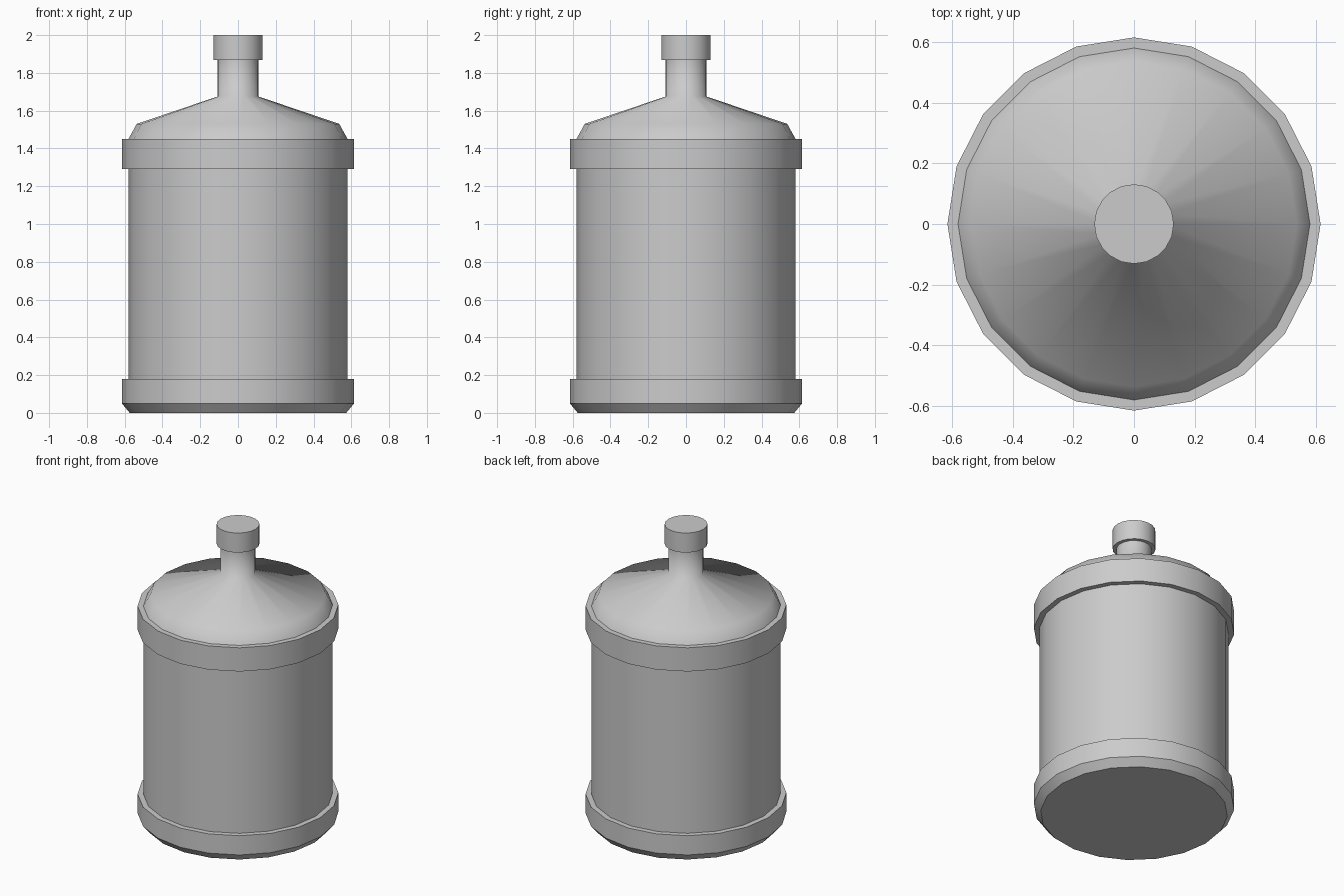
import bpy, bmesh
from math import cos, sin, tau

if "Cube" in bpy.data.objects:
    bpy.data.objects.remove(bpy.data.objects["Cube"])

SIDES = 20


def lathe(name, profile, soft=()):
    """Revolve (radius, z) points into a capped solid; rings in soft are shaded smooth."""
    bm = bmesh.new()
    rings = [[bm.verts.new((r * cos(tau * i / SIDES), r * sin(tau * i / SIDES), z))
              for i in range(SIDES)] for r, z in profile]
    for a, b in zip(rings, rings[1:]):
        for i in range(SIDES):
            j = (i + 1) % SIDES
            bm.faces.new((a[i], a[j], b[j], b[i])).smooth = True
    bm.faces.new(rings[0][::-1])
    bm.faces.new(rings[-1])
    for k, ring in enumerate(rings):
        if k not in soft:
            for i in range(SIDES):
                bm.edges.get((ring[i], ring[(i + 1) % SIDES])).smooth = False
    mesh = bpy.data.meshes.new(name)
    bm.to_mesh(mesh)
    bm.free()
    obj = bpy.data.objects.new(name, mesh)
    bpy.context.collection.objects.link(obj)
    return obj


# Bottle: chamfered foot band, body, upper band, sloped shoulder and neck
lathe("bottle", [
    (0.573, 0.0), (0.615, 0.05), (0.615, 0.18),
    (0.58, 0.18), (0.58, 1.29),
    (0.615, 1.29), (0.615, 1.45), (0.58, 1.45),
    (0.536, 1.53), (0.108, 1.675), (0.108, 1.88),
], soft=(8, 9))

# Screw cap
lathe("cap", [(0.131, 1.868), (0.131, 2.0)])
